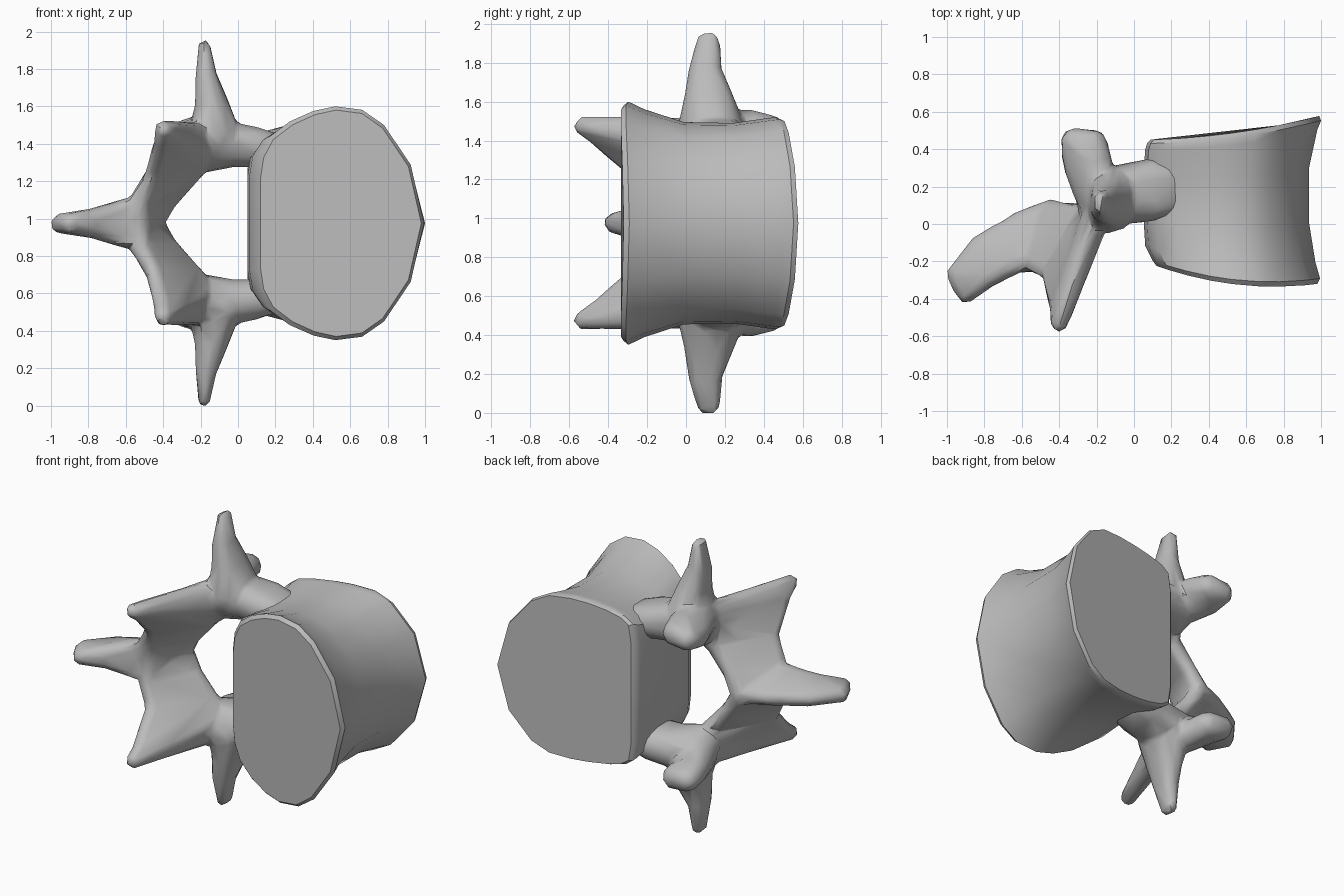
import bpy
import bmesh
import math
from mathutils import Vector

if "Cube" in bpy.data.objects:
    bpy.data.objects.remove(bpy.data.objects["Cube"])

MID = 0.975  # height of the mirror plane

bone = bpy.data.materials.new("bone grey")
bone.use_nodes = True
COLOUR = (0.5, 0.5, 0.5, 1)
bone.diffuse_color = COLOUR
bone.node_tree.nodes["Principled BSDF"].inputs["Base Color"].default_value = COLOUR


def finish(bm, name):
    """Turn a bmesh into a linked, coloured object."""
    bmesh.ops.recalc_face_normals(bm, faces=bm.faces)
    mesh = bpy.data.meshes.new(name)
    bm.to_mesh(mesh)
    bm.free()
    mesh.materials.append(bone)
    obj = bpy.data.objects.new(name, mesh)
    bpy.context.collection.objects.link(obj)
    return obj


def activate(obj):
    bpy.ops.object.select_all(action="DESELECT")
    obj.select_set(True)
    bpy.context.view_layer.objects.active = obj


def smooth(obj, degrees):
    activate(obj)
    bpy.ops.object.shade_smooth_by_angle(angle=math.radians(degrees))


def lerp(a, b, t):
    return a + (b - a) * t


def add_hull(bm, blobs, side):
    """Convex skin around a few balls given as x, y, height from the middle, radius."""
    part = bmesh.new()
    for x, y, h, radius in blobs:
        ball = bmesh.ops.create_icosphere(part, subdivisions=2, radius=radius)
        bmesh.ops.translate(part, verts=ball["verts"], vec=Vector((x, y, MID + side * h)))
    hull = bmesh.ops.convex_hull(part, input=part.verts)
    spare = {g for g in hull["geom_interior"] + hull["geom_unused"]
             if isinstance(g, bmesh.types.BMVert)}
    bmesh.ops.delete(part, geom=list(spare), context="VERTS")
    temp = bpy.data.meshes.new("temp")
    part.to_mesh(temp)
    part.free()
    bm.from_mesh(temp)
    bpy.data.meshes.remove(temp)


def add_limb(bm, stations, side):
    """Chain of hulls between neighbouring stations."""
    for first, second in zip(stations, stations[1:]):
        add_hull(bm, first + second, side)


# Vertebral body: outline as width fraction, front height and squarer back height
half = [(0, 0, 0), (0, .39, .62), (.02, .58, .84), (.08, .74, .91), (.2, .87, .96),
        (.34, .96, .99), (.47, 1, 1), (.63, .97, .98), (.76, .84, .87),
        (.92, .5, .54), (1, 0, 0)]
outline = half + [(u, -f, -b) for u, f, b in half[-2:0:-1]]
# depth fraction, arch-side x, outer x, half height
sections = [(0, .12, .98, .605), (.03, .1, .995, .625), (.13, .06, .97, .585),
            (.38, .05, .935, .52), (.7, .05, .935, .515),
            (.92, .06, .98, .54), (.97, .07, 1, .545), (1, .09, .99, .535)]
bm = bmesh.new()
rings = []
for depth, inner, outer, height in sections:
    ring = []
    for u, f, b in outline:
        x = lerp(inner, outer, u)
        front = .28 * (x - .75) ** 2 - .335
        back = .45 + .13 * x ** 2
        ring.append(bm.verts.new((x, lerp(front, back, depth), MID + lerp(f, b, depth) * height)))
    rings.append(ring)
count = len(outline)
for a, b in zip(rings, rings[1:]):
    for i in range(count):
        j = (i + 1) % count
        bm.faces.new((a[i], a[j], b[j], b[i]))
bm.faces.new(rings[0])
bm.faces.new(rings[-1])
body = finish(bm, "vertebral_body")
smooth(body, 32)

# Bony arch: upper half described once and built on both sides
lamina = [[(-.45, .08, 0, .055), (-.54, -.19, 0, .06)],
          [(-.38, .06, .12, .055), (-.52, -.21, .13, .055)],
          [(-.25, .05, .27, .06), (-.45, -.26, .27, .045)],
          [(-.19, .08, .38, .08), (-.4, -.46, .45, .05)],
          [(-.2, .08, .47, .07), (-.4, -.53, .5, .05)]]
pedicle = [[(.2, .13, .39, .09), (.2, .25, .39, .09)],
           [(.08, .12, .41, .11), (.08, .24, .41, .11)],
           [(-.03, .12, .42, .12), (-.03, .21, .42, .12)],
           [(-.17, .12, .41, .14), (-.17, .17, .42, .13)]]
transverse = [[(-.13, .09, .47, .14), (-.13, .17, .47, .14)],
              [(-.14, .08, .62, .095), (-.14, .16, .62, .095)],
              [(-.17, .07, .78, .06), (-.17, .13, .78, .06)],
              [(-.18, .09, .945, .035), (-.18, .14, .945, .035)]]
superior = [[(-.2, .16, .45, .12)],
            [(-.3, .33, .45, .085), (-.2, .33, .5, .085)],
            [(-.32, .44, .47, .075), (-.22, .43, .48, .08)]]
# Spinous process: thin crest at the back, flared base towards the front
spinous = [[(-.46, .08, 0, .05), (-.52, -.16, 0, .07), (-.53, -.19, .09, .06)],
           [(-.61, .02, 0, .05), (-.61, -.17, 0, .07), (-.62, -.2, .07, .06)],
           [(-.83, -.11, 0, .05), (-.78, -.27, 0, .06), (-.78, -.28, .02, .06)],
           [(-.95, -.27, 0, .055), (-.9, -.37, 0, .055)]]
bm = bmesh.new()
for side in (1, -1):
    for limb in (lamina, pedicle, transverse, superior, spinous):
        add_limb(bm, limb, side)
arch = finish(bm, "bony_arch")

# Fuse the limbs, soften the joins, then reduce to broad facets
activate(arch)
fuse = arch.modifiers.new("fuse", "REMESH")
fuse.mode = "VOXEL"
fuse.voxel_size = .016
soften = arch.modifiers.new("soften", "SMOOTH")
soften.factor = .5
soften.iterations = 10
reduce = arch.modifiers.new("reduce", "DECIMATE")
reduce.ratio = .03
for modifier in [m.name for m in arch.modifiers]:
    bpy.ops.object.modifier_apply(modifier=modifier)
smooth(arch, 40)
